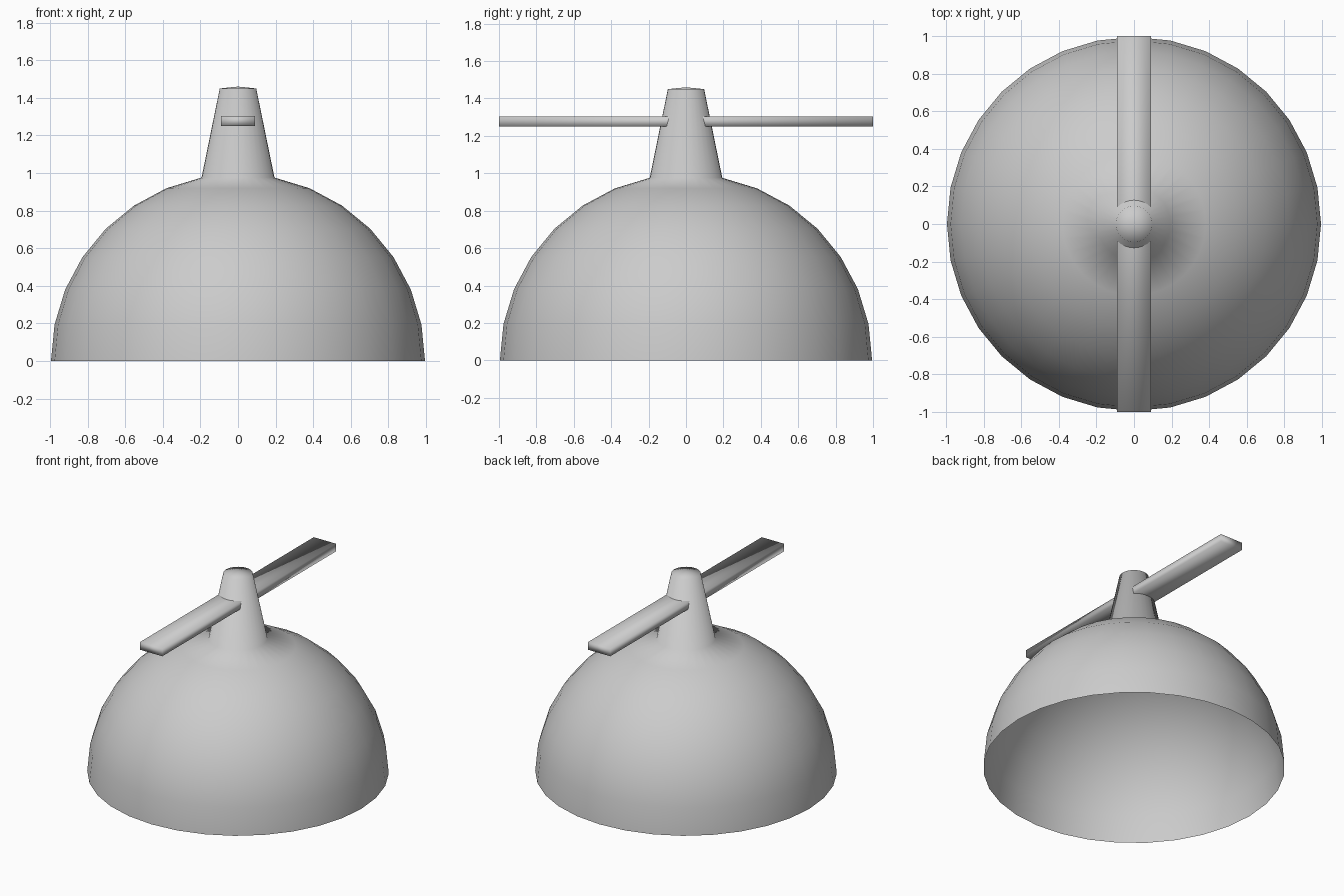
import bpy, bmesh, math

if "Cube" in bpy.data.objects:
    bpy.data.objects.remove(bpy.data.objects["Cube"])

R, SEG = 0.995, 32


def make_object(name, bm):
    bmesh.ops.recalc_face_normals(bm, faces=bm.faces[:])
    mesh = bpy.data.meshes.new(name)
    bm.to_mesh(mesh)
    bm.free()
    for p in mesh.polygons:
        p.use_smooth = True
    obj = bpy.data.objects.new(name, mesh)
    bpy.context.collection.objects.link(obj)
    return obj


# Open cap shell: half sphere whose top ring is drawn up into a tapered stem
profile = [(R * math.cos(i * math.pi / 16), R * math.sin(i * math.pi / 16))
           for i in range(8)]
profile.append((0.097, 1.45))

bm = bmesh.new()
rings = [[bm.verts.new((r * math.cos(2 * math.pi * k / SEG),
                        r * math.sin(2 * math.pi * k / SEG), z))
          for k in range(SEG)] for r, z in profile]
for low, high in zip(rings, rings[1:]):
    for k in range(SEG):
        n = (k + 1) % SEG
        bm.faces.new((low[k], low[n], high[n], high[k]))

# Slightly domed stem tip
tip = bm.verts.new((0, 0, 1.46))
for k in range(SEG):
    bm.faces.new((rings[-1][k], rings[-1][(k + 1) % SEG], tip))
# An open shell has no inside, so orient by the outward tip
shell = make_object("cap_dome_and_stem", bm)

# Propeller blade: one flat bar passing through the stem
bm = bmesh.new()
bmesh.ops.create_cube(bm, size=1)
for v in bm.verts:
    v.co.x *= 0.18
    v.co.y *= 2.0
    v.co.z = v.co.z * 0.055 + 1.277
make_object("propeller_blade", bm)
